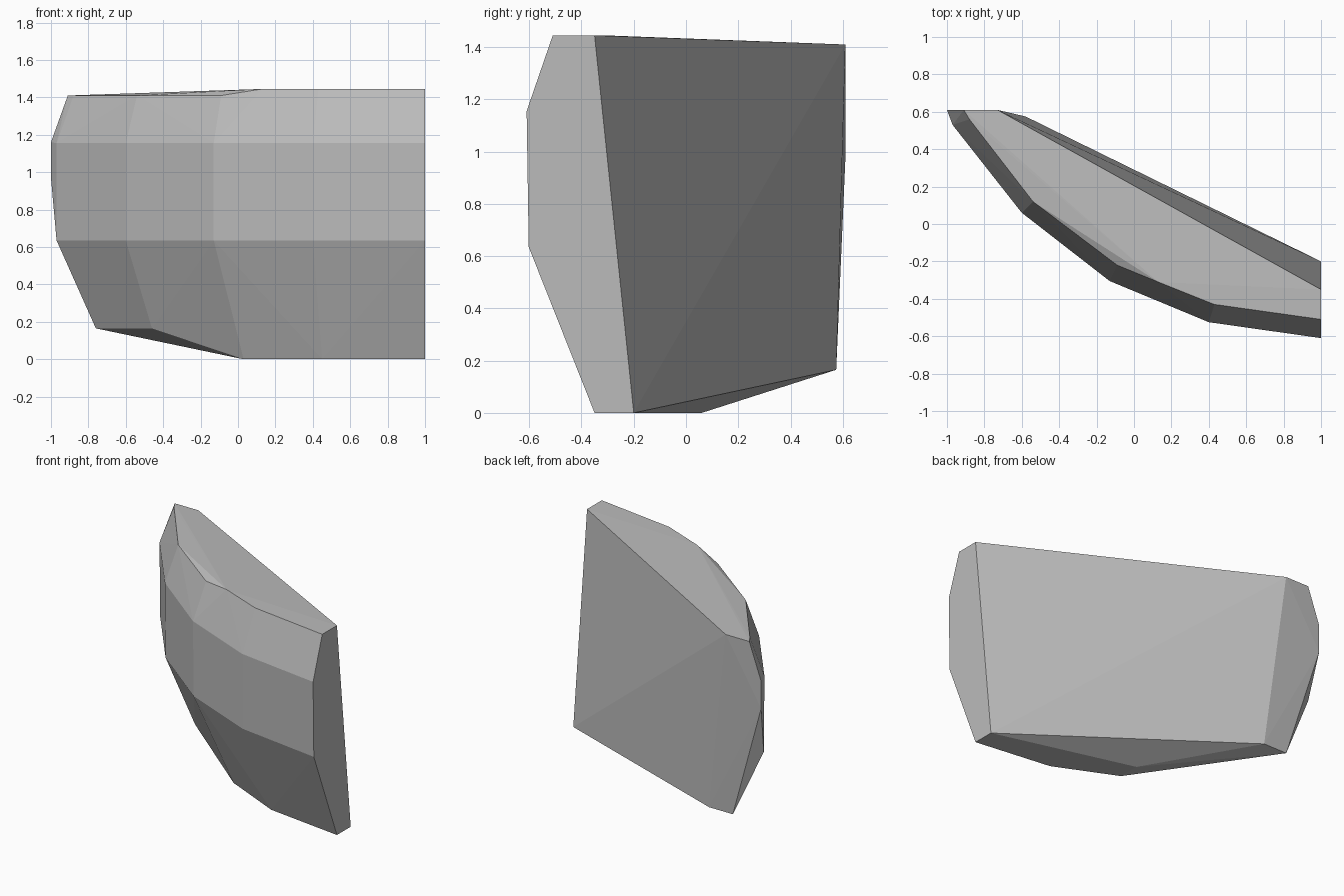
import bpy, bmesh

if "Cube" in bpy.data.objects:
    bpy.data.objects.remove(bpy.data.objects["Cube"])

# Single stone-grey colour
grey = bpy.data.materials.new("stone_grey")
grey.diffuse_color = (0.5, 0.5, 0.5, 1)
grey.use_nodes = True
grey.node_tree.nodes["Principled BSDF"].inputs["Base Color"].default_value = grey.diffuse_color

# Curved outer face, seen from above, right to left
ARC = [(1, -0.61), (0.40, -0.525), (-0.13, -0.305), (-0.60, 0.06), (-0.97, 0.53)]

points = [(x, y, 1.155) for x, y in ARC]                  # upper bulge ring
points += [(x, y + 0.008, 0.635) for x, y in ARC]         # lower bulge ring

# Top rim, stepping down slightly towards the left end
points += [(x, y, 1.445) for x, y in [(1, -0.35), (1, -0.51), (0.43, -0.43), (0.13, -0.31)]]
points += [(x, y, 1.41) for x, y in [(-0.09, -0.22), (-0.54, 0.12), (-0.88, 0.56),
                                     (-0.91, 0.61), (-0.73, 0.61)]]

# Left end edge
points += [(-1, 0.61, 1.16), (-1, 0.61, 0.97)]

# Base: flat on the right, chipped upwards on the left
points += [(x, y, 0) for x, y in [(1, -0.20), (1, -0.35), (0.45, -0.28), (0.03, -0.09), (0.03, 0.06)]]
points += [(x, y, 0.165) for x, y in [(-0.46, 0.19), (-0.76, 0.575), (-0.58, 0.575)]]

# Skin the rings into one faceted block
bm = bmesh.new()
for p in points:
    bm.verts.new(p)
hull = bmesh.ops.convex_hull(bm, input=bm.verts)
loose = {v for v in hull["geom_interior"] + hull["geom_unused"]
         if isinstance(v, bmesh.types.BMVert) and not v.link_faces}
bmesh.ops.delete(bm, geom=list(loose), context='VERTS')
bmesh.ops.dissolve_limit(bm, angle_limit=0.01, verts=bm.verts, edges=bm.edges)
bmesh.ops.recalc_face_normals(bm, faces=bm.faces)

mesh = bpy.data.meshes.new("stone_chunk")
bm.to_mesh(mesh)
bm.free()
mesh.materials.append(grey)
block = bpy.data.objects.new("stone_chunk", mesh)
bpy.context.collection.objects.link(block)
